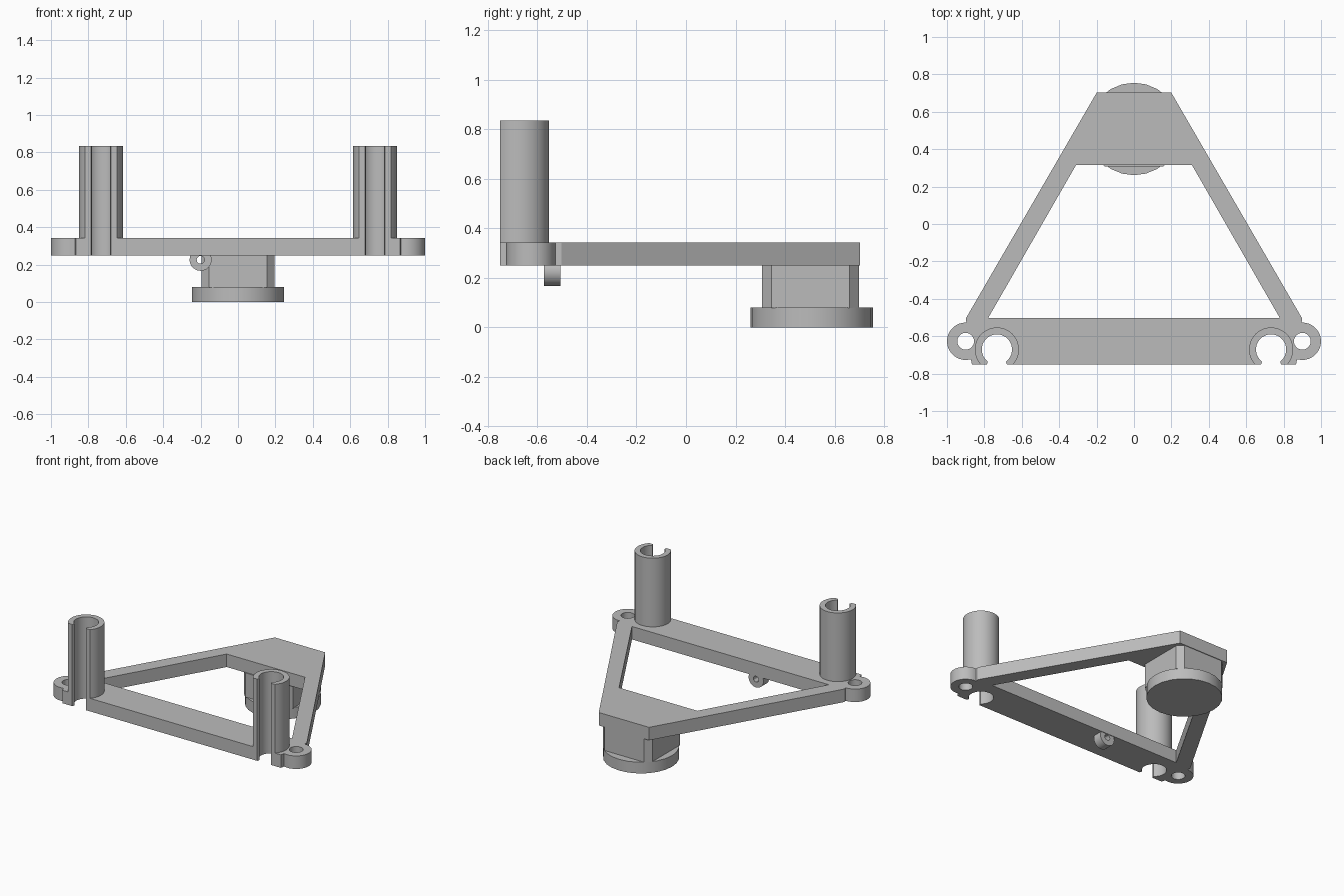
import bpy, bmesh
from math import sin, cos, radians, pi

cube = bpy.data.objects.get("Cube")
if cube:
    bpy.data.objects.remove(cube)

grey = bpy.data.materials.new("plain grey")
grey.use_nodes = True
grey.diffuse_color = (0.5, 0.5, 0.5, 1)
grey.node_tree.nodes["Principled BSDF"].inputs["Base Color"].default_value = (0.5, 0.5, 0.5, 1)


def arc(cx, cy, r, start, end, steps):
    """Points along an arc, angles in degrees."""
    angles = [radians(start + (end - start) * i / steps) for i in range(steps + 1)]
    return [(cx + r * cos(a), cy + r * sin(a)) for a in angles]


def circle(cx, cy, r, steps=24):
    return arc(cx, cy, r, 0, 360, steps)[:-1]


def mirrored(points):
    return [(-x, y) for x, y in reversed(points)]


def extruded(name, loops, low, high, upright=False):
    """Fill closed loops (inner ones become holes) and extrude from low to high."""
    curve = bpy.data.curves.new(name, "CURVE")
    curve.dimensions = "2D"
    curve.fill_mode = "BOTH"
    curve.extrude = (high - low) / 2
    for loop in loops:
        spline = curve.splines.new("POLY")
        spline.points.add(len(loop) - 1)
        for point, (x, y) in zip(spline.points, loop):
            point.co = (x, y, 0, 1)
        spline.use_cyclic_u = True
    temp = bpy.data.objects.new(name + " outline", curve)
    bpy.context.collection.objects.link(temp)
    bpy.context.view_layer.update()
    graph = bpy.context.evaluated_depsgraph_get()
    mesh = bpy.data.meshes.new_from_object(temp.evaluated_get(graph))
    bpy.data.objects.remove(temp)
    # weld the caps to the walls
    bm = bmesh.new()
    bm.from_mesh(mesh)
    bmesh.ops.remove_doubles(bm, verts=bm.verts, dist=0.0001)
    bmesh.ops.recalc_face_normals(bm, faces=bm.faces)
    bm.to_mesh(mesh)
    bm.free()
    mesh.name = name
    mesh.materials.clear()
    mesh.materials.append(grey)
    obj = bpy.data.objects.new(name, mesh)
    bpy.context.collection.objects.link(obj)
    middle = (low + high) / 2
    if upright:
        obj.rotation_euler.x = pi / 2
        obj.location.y = middle
    else:
        obj.location.z = middle
    bpy.ops.object.select_all(action="DESELECT")
    obj.select_set(True)
    bpy.context.view_layer.objects.active = obj
    bpy.ops.object.shade_smooth_by_angle(angle=radians(30))
    return obj


FRONT, BACK = -0.752, 0.703
BOTTOM, TOP = 0.25, 0.343
CLIP_X, CLIP_Y = 0.733, -0.671
EAR_X, EAR_Y = 0.9, -0.627

# Clip opening: flared lips around a round bore
bore = ([(CLIP_X - 0.054, FRONT)]
        + arc(CLIP_X, CLIP_Y, 0.081, 233, -53, 24)
        + [(CLIP_X + 0.054, FRONT)])

# Triangular frame with ears and clip openings
half = (bore + [(0.866, FRONT), (0.872, -0.724)]
        + arc(EAR_X, EAR_Y, 0.1, -104, 92, 18)
        + [(0.898, -0.503), (0.199, BACK)])
window = [(0.78, -0.503), (0.31, 0.315)]
ear_hole = circle(EAR_X, EAR_Y, 0.045)
extruded("frame", [half + mirrored(half), window + mirrored(window),
                   ear_hole, mirrored(ear_hole)], BOTTOM, TOP)

# Slotted tubes standing on the front corners
tube = bore + arc(CLIP_X, CLIP_Y, 0.118, -43.3, 223.3, 26)
extruded("left_tube", [tube], TOP - 0.002, 0.835)
extruded("right_tube", [mirrored(tube)], TOP - 0.002, 0.835)

# Chamfered block under the back end
side = [(0.156, 0.307), (0.196, 0.345), (0.196, 0.66), (0.156, 0.698)]
extruded("foot_block", [side + mirrored(side)], 0.078, BOTTOM + 0.002)

# Round foot
extruded("foot_disc", [circle(0, 0.508, 0.247)], 0, 0.08)

# Small eyelet under the front bar
extruded("eyelet", [circle(-0.2, 0.226, 0.059), circle(-0.2, 0.226, 0.021, 12)],
         -0.573, -0.507, upright=True)
